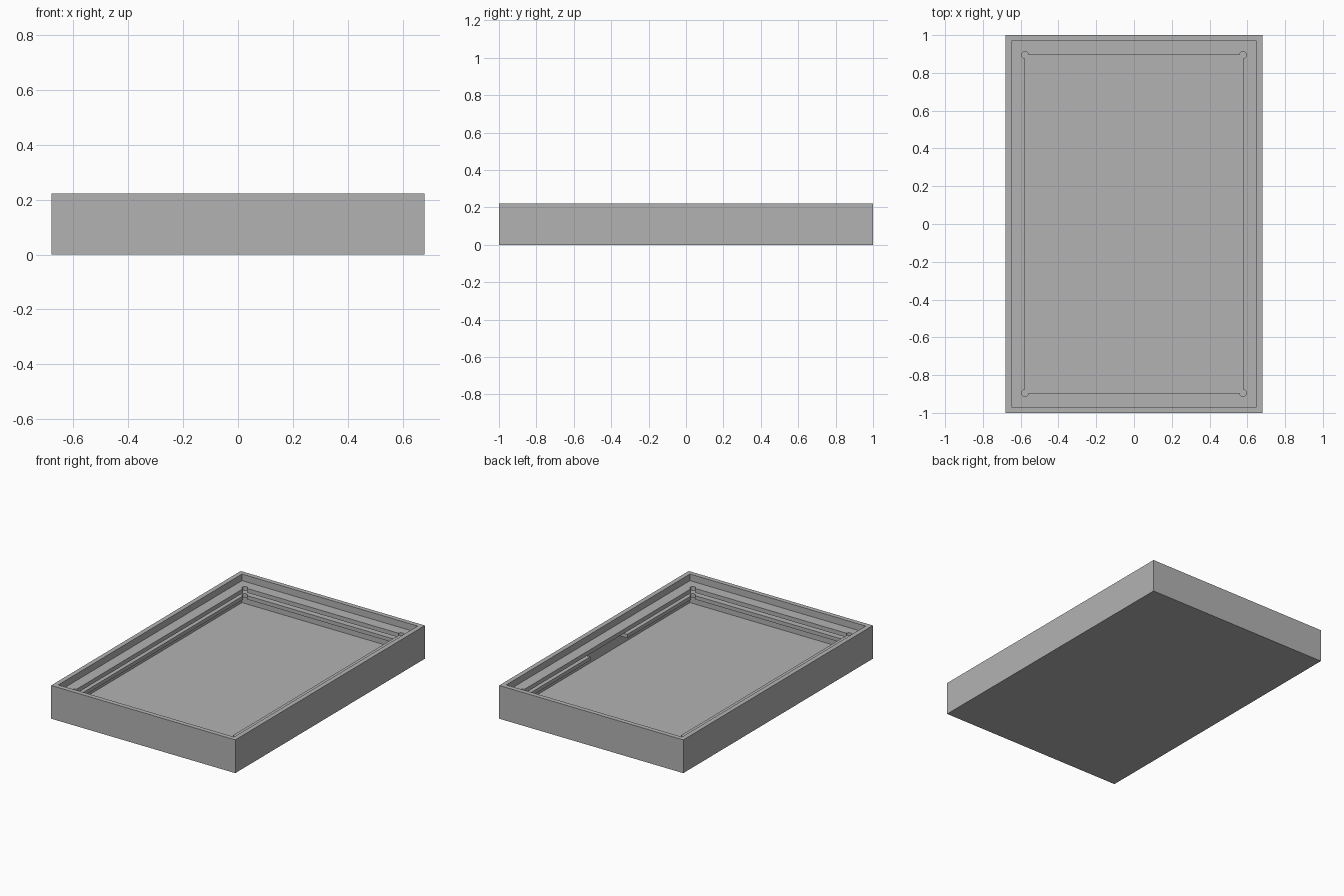
import bpy

if "Cube" in bpy.data.objects:
    bpy.data.objects.remove(bpy.data.objects["Cube"], do_unlink=True)

grey = bpy.data.materials.new("plain grey")
grey.use_nodes = True
grey.diffuse_color = (0.45, 0.45, 0.45, 1)
grey.node_tree.nodes["Principled BSDF"].inputs["Base Color"].default_value = (0.45, 0.45, 0.45, 1)

HALF_X, HALF_Y, HEIGHT = 0.68, 1.0, 0.222
WALL = 0.031
OPEN_X, OPEN_Y = 0.577, 0.895


def box(name, x, y, z0, z1, y_mid=0.0, x_mid=0.0):
    """Box given by half extents in x and y and its bottom and top."""
    bpy.ops.mesh.primitive_cube_add(size=2, location=(x_mid, y_mid, (z0 + z1) / 2))
    ob = bpy.context.object
    ob.name = name
    ob.scale = (x, y, (z1 - z0) / 2)
    bpy.ops.object.transform_apply(location=True, rotation=True, scale=True)
    ob.data.materials.append(grey)
    return ob


def post(x, y):
    """Round cutter for a corner relief."""
    bpy.ops.mesh.primitive_cylinder_add(vertices=24, radius=0.018, depth=1, location=(x, y, 0))
    ob = bpy.context.object
    ob.data.materials.append(grey)
    return ob


def cut(ob, cutter):
    cutter.hide_render = True
    mod = ob.modifiers.new("cut", 'BOOLEAN')
    mod.operation = 'DIFFERENCE'
    mod.solver = 'EXACT'
    mod.object = cutter
    bpy.ops.object.select_all(action='DESELECT')
    ob.select_set(True)
    bpy.context.view_layer.objects.active = ob
    bpy.ops.object.modifier_apply(modifier=mod.name)
    bpy.data.objects.remove(cutter, do_unlink=True)


# Open tray with thin walls and floor
tray = box("tray", HALF_X, HALF_Y, 0, HEIGHT)
cut(tray, box("cavity", HALF_X - WALL, HALF_Y - WALL, WALL, 1))


def flange(name, z0, z1):
    """Inner rim with a round relief in each corner of its opening."""
    ob = box(name, HALF_X - WALL + 0.01, HALF_Y - WALL + 0.01, z0, z1)
    cut(ob, box("opening", OPEN_X, OPEN_Y, -1, 1))
    for sx in (-1, 1):
        for sy in (-1, 1):
            cut(ob, post(sx * OPEN_X, sy * OPEN_Y))
    return ob


# Upper ledge and lower rail, with a slot between them
flange("upper_ledge", 0.15, 0.178)
lower = flange("lower_rail", 0.105, 0.13)

# Gap in the lower rail on one long side
cut(lower, box("rail_gap", 0.06, 0.195, -1, 1, y_mid=-0.01, x_mid=0.6))
